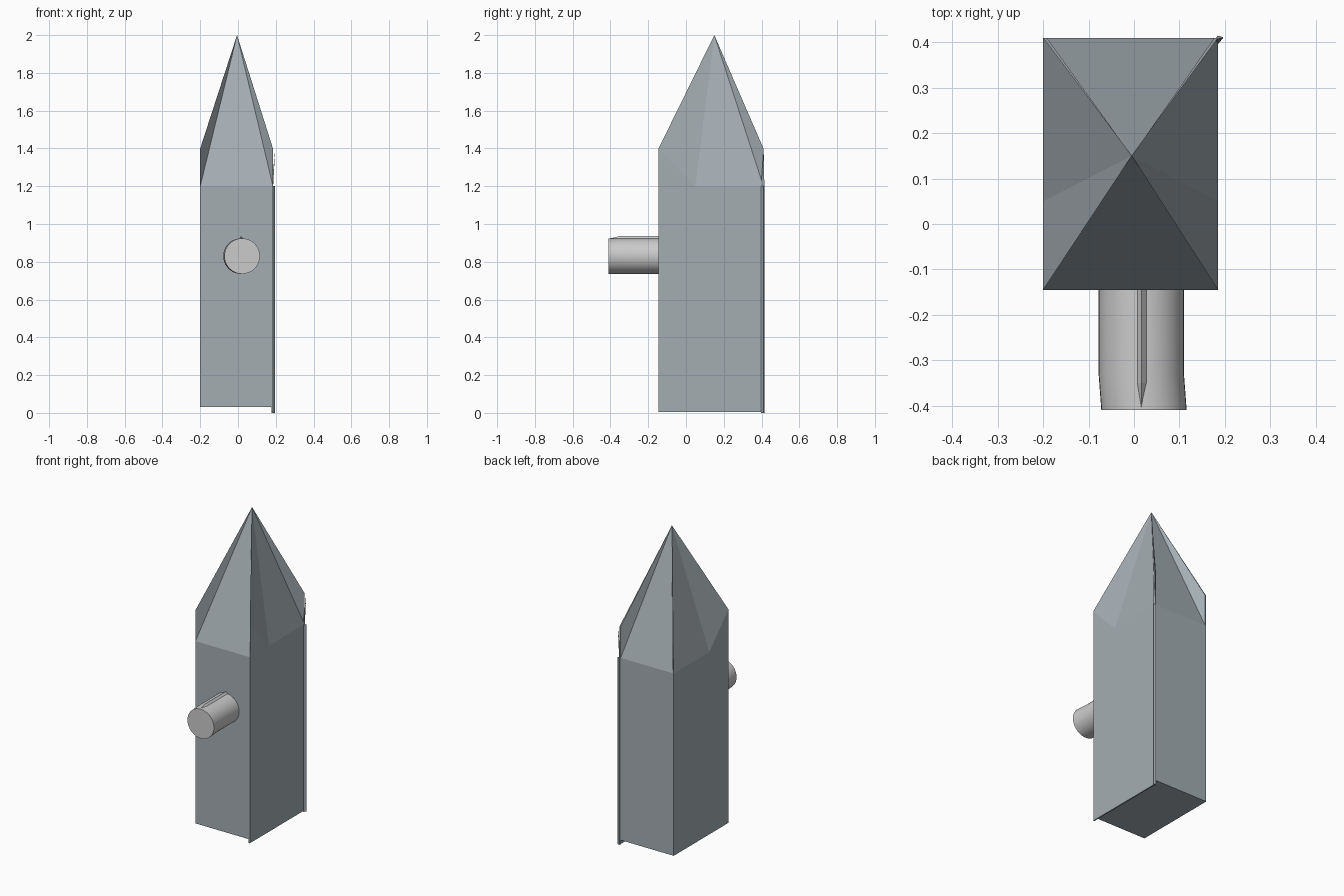
import bpy, bmesh, math

if "Cube" in bpy.data.objects:
    bpy.data.objects.remove(bpy.data.objects["Cube"])

mat = bpy.data.materials.new("slate")
mat.diffuse_color = (0.37, 0.42, 0.45, 1)
mat.use_nodes = True
mat.node_tree.nodes["Principled BSDF"].inputs["Base Color"].default_value = mat.diffuse_color


def mesh_object(name, verts, faces, material=None, fix_normals=True):
    me = bpy.data.meshes.new(name)
    me.from_pydata(verts, [], faces)
    if fix_normals:
        bm = bmesh.new()
        bm.from_mesh(me)
        bmesh.ops.recalc_face_normals(bm, faces=bm.faces)
        bm.to_mesh(me)
        bm.free()
    ob = bpy.data.objects.new(name, me)
    bpy.context.collection.objects.link(ob)
    if material:
        me.materials.append(material)
    return ob


def box(name, x0, x1, y0, y1, z0, z1, material):
    v = [(x, y, z) for z in (z0, z1) for x, y in ((x0, y0), (x1, y0), (x1, y1), (x0, y1))]
    f = [(3, 2, 1, 0), (4, 5, 6, 7)] + [(i, (i + 1) % 4, (i + 1) % 4 + 4, i + 4) for i in range(4)]
    return mesh_object(name, v, f, material)


X0, X1, Y0, Y1 = -0.20, 0.185, -0.145, 0.41
BASE, EAVE, PEAK, MID = 0.03, 1.20, 1.40, 0.05
apex = (-0.005, 0.15, 2.0)

# tower: square shaft and spire, side walls rising to a point at the front corners
corners = [(X0, Y0), (X1, Y0), (X1, Y1), (X0, Y1)]
verts = [(x, y, BASE) for x, y in corners] + [(x, y, EAVE) for x, y in corners]
verts += [(X0, Y0, PEAK), (X1, Y0, PEAK), (X0, MID, EAVE), (X1, MID, EAVE), apex]
faces = [
    (3, 2, 1, 0), (0, 1, 5, 4), (2, 3, 7, 6),
    (1, 2, 6, 11, 5), (3, 0, 4, 10, 7),
    (5, 11, 9), (4, 8, 10),
    (4, 5, 12), (6, 7, 12),
    (11, 6, 12), (9, 11, 12), (7, 10, 12), (10, 8, 12),
    (5, 9, 12), (8, 4, 12),
]
mesh_object("tower", verts, faces, mat)

# thin fins on the two rear spire edges
for name, x, d in (("fin_left", X0, 0.008), ("fin_right", X1, -0.008)):
    v = [(x, Y1, EAVE), (x, Y1, PEAK), (x + d, Y1, EAVE), (x + d, Y1, PEAK), apex]
    mesh_object(name, v, [(0, 1, 3, 2), (0, 1, 4), (3, 2, 4), (1, 3, 4), (2, 0, 4)], mat)

# rear corner strip and lower lip of the right wall
v = [(x, y, z) for z in (0.0, 1.20) for x, y in ((0.178, 0.405), (0.186, 0.397), (0.197, 0.411), (0.184, 0.415))]
mesh_object("corner_strip", v, [(3, 2, 1, 0), (4, 5, 6, 7)]
            + [(i, (i + 1) % 4, (i + 1) % 4 + 4, i + 4) for i in range(4)], mat)
v = [(0.178, 0.405, 1.2), (0.186, 0.397, 1.2), (0.197, 0.411, 1.4), (0.184, 0.415, 1.2)]
mesh_object("corner_strip_tip", v, [(0, 1, 2), (1, 3, 2), (3, 0, 2), (0, 3, 1)], mat)
box("right_lip", 0.177, X1, Y0, Y1, 0.005, BASE, mat)

# peg: round bar that shifts slightly at its outer end
N, R, CZ = 40, 0.094, 0.83
stations = [(-0.145, 0.016), (-0.33, 0.016), (-0.41, 0.022)]
verts = [(cx + R * math.cos(2 * math.pi * i / N), y, CZ + R * math.sin(2 * math.pi * i / N))
         for y, cx in stations for i in range(N)]
faces = [tuple(range(N)), tuple(range(2 * N, 3 * N))]
for s in range(2):
    for i in range(N):
        j = (i + 1) % N
        faces.append((s * N + i, s * N + j, s * N + N + j, s * N + N + i))
peg = mesh_object("peg", verts, faces)
bpy.context.view_layer.objects.active = peg
peg.select_set(True)
bpy.ops.object.shade_smooth_by_angle(angle=math.radians(35))

# narrow ridge along the top of the peg
v = [(0.005, -0.145, 0.92), (0.03, -0.145, 0.92), (0.016, -0.145, 0.936),
     (0.005, -0.35, 0.92), (0.03, -0.35, 0.92), (0.016, -0.35, 0.936), (0.016, -0.41, 0.922)]
mesh_object("peg_ridge", v, [(0, 1, 2), (0, 2, 5, 3), (1, 4, 5, 2), (0, 3, 4, 1),
                             (3, 5, 6), (5, 4, 6), (4, 3, 6)])
